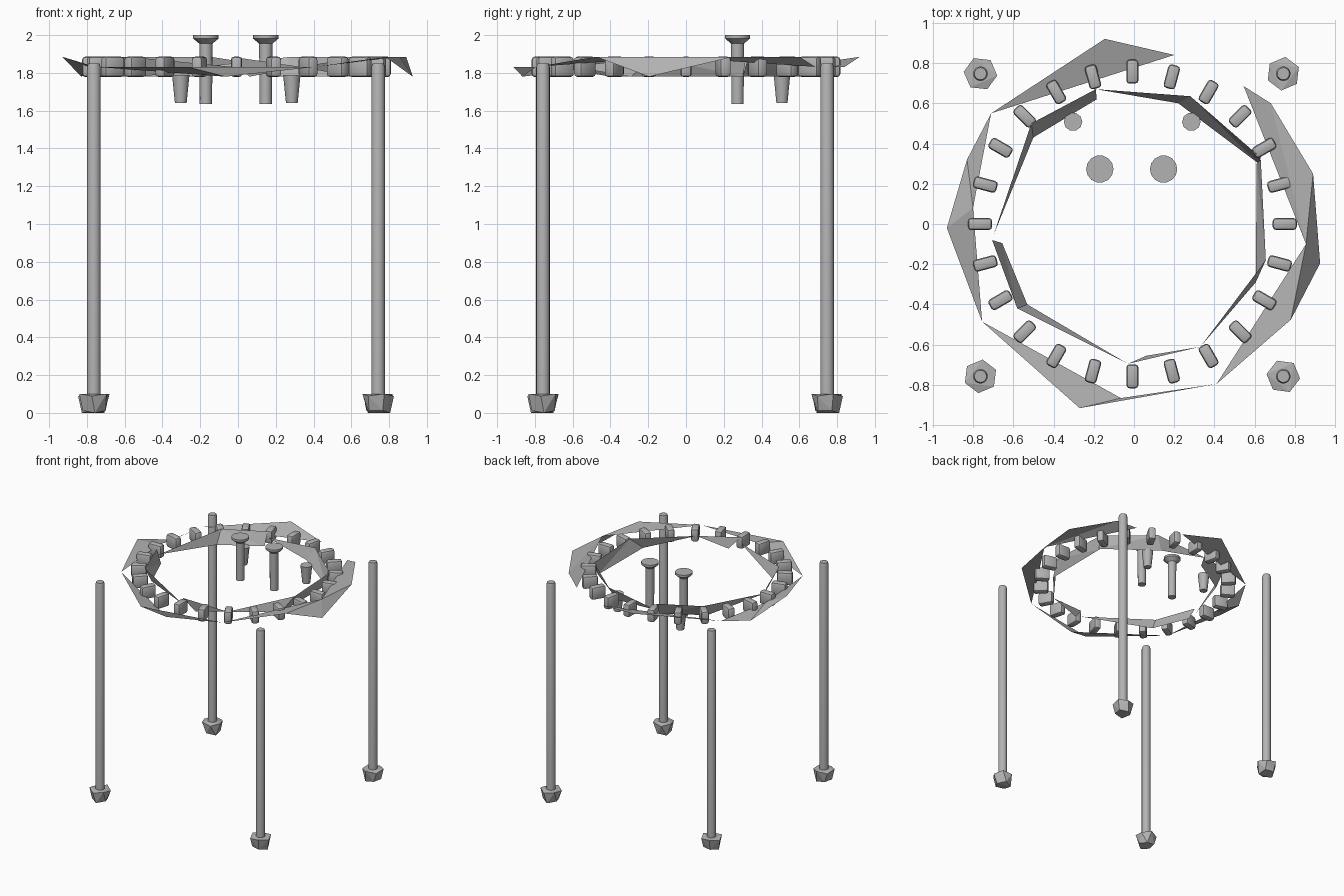
import bpy, bmesh, math
from mathutils import Matrix, Vector

if "Cube" in bpy.data.objects:
    bpy.data.objects.remove(bpy.data.objects["Cube"], do_unlink=True)

# One plain grey for everything
grey = bpy.data.materials.new("plain_grey")
grey.use_nodes = True
colour = (0.45, 0.45, 0.45, 1)
grey.diffuse_color = colour
grey.node_tree.nodes["Principled BSDF"].inputs["Base Color"].default_value = colour


def finish(bm, name, location=(0, 0, 0), smooth=False):
    """Turn a bmesh into a named object."""
    mesh = bpy.data.meshes.new(name)
    bm.to_mesh(mesh)
    bm.free()
    obj = bpy.data.objects.new(name, mesh)
    obj.location = location
    mesh.materials.append(grey)
    bpy.context.collection.objects.link(obj)
    if smooth:
        bpy.ops.object.select_all(action="DESELECT")
        obj.select_set(True)
        bpy.context.view_layer.objects.active = obj
        bpy.ops.object.shade_smooth_by_angle(angle=math.radians(40))
    return obj


def lathe(name, profile, sides, location):
    """Closed turned part from (radius, height) pairs, bottom to top."""
    bm = bmesh.new()
    rings = []
    for radius, z in profile:
        rings.append([bm.verts.new(Matrix.Rotation(math.tau * i / sides, 3, "Z")
                                   @ Vector((radius, 0, z))) for i in range(sides)])
    for low, high in zip(rings, rings[1:]):
        for i in range(sides):
            j = (i + 1) % sides
            bm.faces.new((low[i], low[j], high[j], high[i]))
    bm.faces.new(rings[0][::-1])
    bm.faces.new(rings[-1])
    return finish(bm, name, location, smooth=True)


def foot(name, location, turn):
    """Faceted stone: hull of a hexagon above a smaller pentagon."""
    bm = bmesh.new()
    for sides, radius, z in ((6, 0.084, 0.095), (5, 0.064, 0.006)):
        for i in range(sides):
            angle = math.tau * i / sides + turn
            wobble = 0.006 * (-1) ** i
            bm.verts.new((radius * math.cos(angle), radius * math.sin(angle), z + wobble))
    bmesh.ops.convex_hull(bm, input=bm.verts)
    return finish(bm, name, location)


def ribbon(name, points):
    """Strip of triangles through alternating edge points."""
    bm = bmesh.new()
    verts = [bm.verts.new(p) for p in points]
    for i in range(len(verts) - 2):
        bm.faces.new(verts[i:i + 3])
    bmesh.ops.recalc_face_normals(bm, faces=bm.faces)
    for face in bm.faces:
        if face.normal.z < 0:
            face.normal_flip()
    return finish(bm, name)


# Four tall posts standing in faceted feet
for side, x in (("right", -0.763), ("left", 0.742)):
    for end, y in (("front", -0.757), ("back", 0.747)):
        lathe(f"{end}_{side}_post", [(0.036, 0.05), (0.036, 1.83), (0.03, 1.85)], 16, (x, y, 0))
        foot(f"{end}_{side}_foot", (x, y, 0), math.atan2(y, x) - math.pi / 4 + 0.4)

# Ring of rounded blocks
for i in range(24):
    bm = bmesh.new()
    bmesh.ops.create_cube(bm, size=1)
    bmesh.ops.scale(bm, vec=(0.12, 0.06, 0.108), verts=bm.verts)
    bmesh.ops.bevel(bm, geom=bm.edges[:], offset=0.017, segments=2, profile=0.5, affect="EDGES")
    angle = math.tau * i / 24
    block = finish(bm, f"ring_block_{i + 1}",
                   (0.757 * math.cos(angle) - 0.008, 0.757 * math.sin(angle), 1.832), smooth=True)
    block.rotation_euler.z = angle

# Flared pins and tapered pegs hanging inside the ring
for side, pin_x, peg_x in (("right", -0.17, -0.303), ("left", 0.147, 0.285)):
    lathe(f"{side}_pin", [(0.033, 1.635), (0.035, 1.955), (0.068, 1.982), (0.068, 2.0)],
          14, (pin_x, 0.273, 0))
    lathe(f"{side}_peg", [(0.031, 1.64), (0.046, 1.79)], 10, (peg_x, 0.508, 0))

# Thin faceted sheets around the outside, at three heights
LOW, MID, HIGH = 1.78, 1.832, 1.885
back_corner, front_corner = (-0.71, 0.55, MID), (-0.755, -0.485, MID)
side_low, side_high = (0.925, -0.195, LOW), (0.855, -0.10, HIGH)
ribbon("outer_rim_back", [back_corner, (-0.145, 0.92, HIGH), (0.20, 0.84, MID)])
ribbon("outer_rim_right", [back_corner, (-0.83, 0.32, LOW), (-0.80, 0.08, MID),
                           (-0.93, -0.02, HIGH), front_corner])
ribbon("outer_rim_front", [front_corner, (-0.27, -0.915, MID), (-0.065, -0.865, LOW),
                           (0.41, -0.795, MID)])
ribbon("outer_rim_left", [(0.545, 0.685, MID), (0.68, 0.60, HIGH), side_high,
                          (0.89, 0.25, HIGH), side_low])
ribbon("outer_rim_front_left", [side_low, side_high, (0.78, -0.475, HIGH), (0.41, -0.795, MID)])

# Narrow faceted walls around the inside
ribbon("inner_rim_back_right", [(-0.19, 0.67, HIGH), (-0.185, 0.62, LOW), (-0.51, 0.50, HIGH),
                                (-0.50, 0.43, LOW), (-0.70, -0.06, MID)])
ribbon("inner_rim_back", [(-0.19, 0.67, MID), (0.22, 0.60, LOW), (0.28, 0.635, HIGH),
                          (0.62, 0.30, LOW), (0.63, 0.33, HIGH)])
ribbon("inner_rim_left", [(0.63, 0.32, HIGH), (0.61, 0.30, LOW), (0.655, -0.18, HIGH),
                          (0.605, -0.29, LOW), (0.33, -0.61, MID)])
ribbon("inner_rim_front", [(0.33, -0.61, MID), (0.06, -0.655, LOW), (-0.03, -0.695, HIGH)])
ribbon("inner_rim_front_right", [(-0.03, -0.695, MID), (-0.53, -0.40, LOW), (-0.58, -0.42, HIGH),
                                 (-0.655, -0.095, LOW), (-0.705, -0.08, HIGH)])
